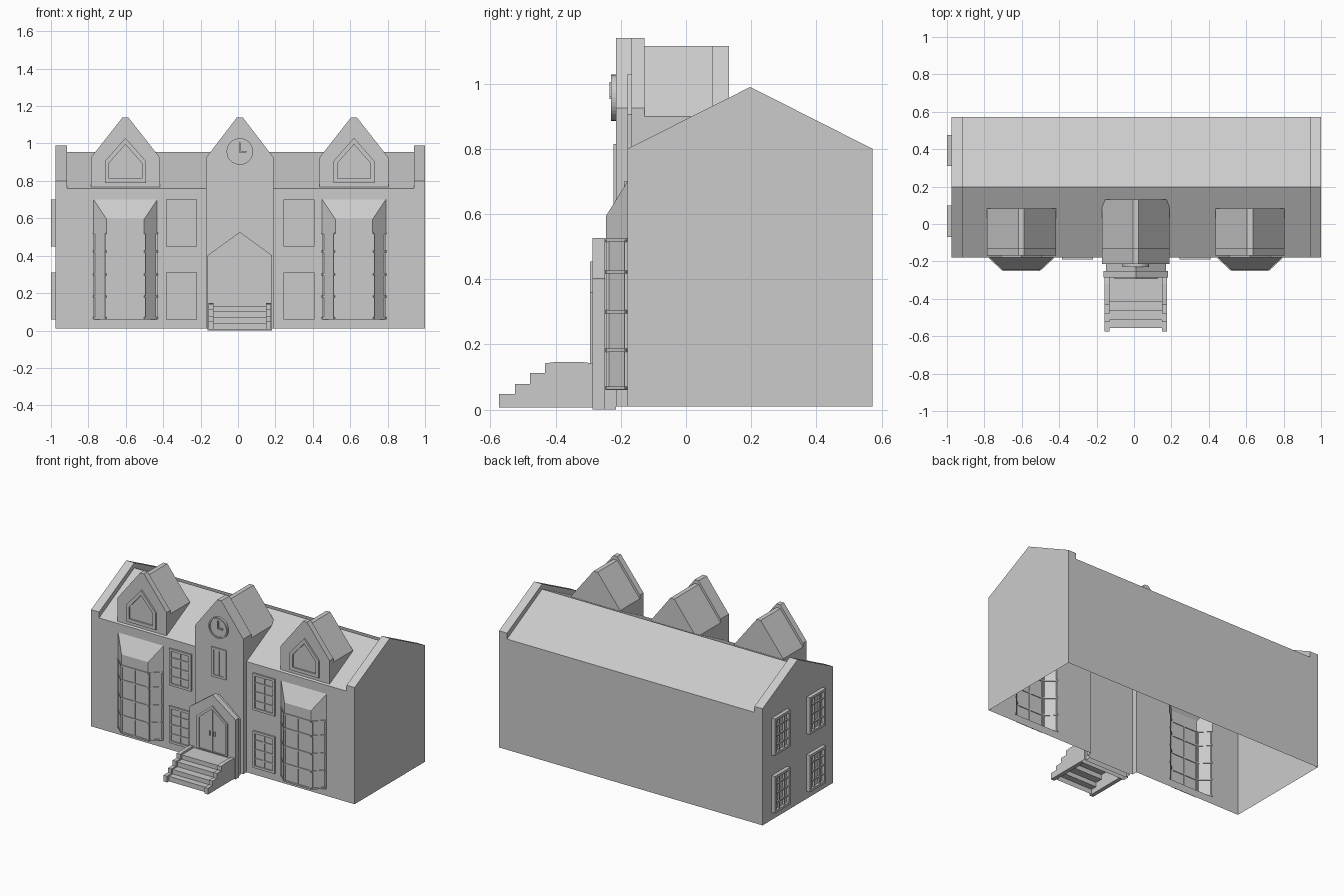
import bpy, bmesh, math
from mathutils import Vector, Matrix

if "Cube" in bpy.data.objects:
    bpy.data.objects.remove(bpy.data.objects["Cube"])

XL, XR, YF, YB, YR = -0.975, 1.0, -0.18, 0.573, 0.197
Z0, EAVE = 0.01, 0.76
CX = 0.01                      # tower / entrance centre
BAYS = (-0.602, 0.62)          # bay and dormer centres


def finish(name, bm):
    bmesh.ops.remove_doubles(bm, verts=bm.verts, dist=1e-5)
    bmesh.ops.recalc_face_normals(bm, faces=bm.faces)
    me = bpy.data.meshes.new(name)
    bm.to_mesh(me)
    bm.free()
    ob = bpy.data.objects.new(name, me)
    bpy.context.collection.objects.link(ob)
    return ob


def sheet(name, faces):
    bm = bmesh.new()
    for f in faces:
        bm.faces.new([bm.verts.new(p) for p in f])
    return finish(name, bm)


def prism(name, pts, a, b, axis='y', open_bottom=False):
    """Extrude a profile; the profile's last-to-first edge is its bottom."""
    put = (lambda p, d: (p[0], d, p[1])) if axis == 'y' else (lambda p, d: (d, p[0], p[1]))
    n = len(pts)
    faces = [[put(p, a) for p in pts], [put(p, b) for p in pts]]
    for i in range(n - 1 if open_bottom else n):
        p, q = pts[i], pts[(i + 1) % n]
        faces.append([put(p, a), put(q, a), put(q, b), put(p, b)])
    return sheet(name, faces)


def house(cx, hw, z0, zs, za, flat=0.0):
    """Gabled outline, starting and ending at the bottom corners."""
    top = [(cx - flat, za), (cx + flat, za)] if flat else [(cx, za)]
    return [(cx - hw, z0), (cx - hw, zs)] + top + [(cx + hw, zs), (cx + hw, z0)]


def ring(name, outer, inner, y0, y1):
    faces, n = [], len(outer)
    for i in range(n):
        j = (i + 1) % n
        o, p, q, r = outer[i], outer[j], inner[j], inner[i]
        faces.append([(v[0], y0, v[1]) for v in (o, p, q, r)])
        for u, v in ((o, p), (r, q)):
            faces.append([(u[0], y0, u[1]), (v[0], y0, v[1]), (v[0], y1, v[1]), (u[0], y1, u[1])])
    return sheet(name, faces)


def add_box(bm, lo, hi):
    lo, hi = Vector(lo), Vector(hi)
    m = Matrix.Translation((lo + hi) / 2) @ Matrix.Diagonal((*(hi - lo), 1))
    bmesh.ops.create_cube(bm, size=1, matrix=m)


def add_bar(bm, p, q, t):
    p, q = Vector(p), Vector(q)
    d = q - p
    m = Matrix.Translation((p + q) / 2) @ d.to_track_quat('Z', 'Y').to_matrix().to_4x4()
    bmesh.ops.create_cube(bm, size=1, matrix=m @ Matrix.Diagonal((t, t, d.length, 1)))


def window(name, u0, u1, z0, z1, wall, depth, cols, rows, side=False):
    bm = bmesh.new()
    f, t = 0.016, 0.008

    def part(a, b, c, d, k):
        e = wall - depth * k
        if side:
            add_box(bm, (e, a, c), (wall, b, d))
        else:
            add_box(bm, (a, e, c), (b, wall, d))
    part(u0, u1, z0, z1, 0.3)
    part(u0, u0 + f, z0, z1, 1)
    part(u1 - f, u1, z0, z1, 1)
    part(u0 + f, u1 - f, z0, z0 + f, 1)
    part(u0 + f, u1 - f, z1 - f, z1, 1)
    for i in range(1, cols):
        u = u0 + (u1 - u0) * i / cols
        part(u - t / 2, u + t / 2, z0 + f, z1 - f, 0.8)
    for i in range(1, rows):
        z = z0 + (z1 - z0) * i / rows
        part(u0 + f, u1 - f, z - t / 2, z + t / 2, 0.75)
    finish(name, bm)


def rect(x0, x1, z0, z1, y):
    return [(x0, y, z0), (x1, y, z0), (x1, y, z1), (x0, y, z1)]


# Hollow walls, open below, with openings for bays and tower
BW = 0.17
walls = [rect(XL, XR, Z0, EAVE, YB)]
for x in (XL, XR):
    walls.append([(x, YF, Z0), (x, YB, Z0), (x, YB, EAVE), (x, YF, EAVE)])
edges = [XL, BAYS[0] - BW, BAYS[0] + BW, CX - 0.18, CX + 0.18, BAYS[1] - BW, BAYS[1] + BW, XR]
for a, b in zip(edges[::2], edges[1::2]):
    walls.append(rect(a, b, Z0, EAVE, YF))
for c in BAYS:
    walls += [rect(c - BW, c + BW, Z0, 0.06, YF), rect(c - BW, c + BW, 0.70, EAVE, YF)]
sheet("walls", walls)

# Main roof and gable parapets
sheet("main_roof", [[(XL, y, EAVE), (XR, y, EAVE), (XR, YR, 0.955), (XL, YR, 0.955)] for y in (YF, YB)])
gable = [(YF, EAVE), (YF, 0.80), (YR, 0.99), (YB, 0.80), (YB, EAVE)]
prism("left_parapet", gable, XL, -0.915, 'x')
prism("right_parapet", gable, 0.94, XR, 'x')

# Dormers and bay windows
for side, c in zip(("left", "right"), BAYS):
    prism(side + "_dormer_gable", house(c, 0.184, 0.766, 0.925, 1.14, 0.015), -0.168, -0.128)
    prism(side + "_dormer_roof", house(c, 0.184, 0.766, 0.90, 1.115, 0.015), -0.128, 0.082, open_bottom=True)
    sheet(side + "_dormer_sill", [[(c - 0.184, YF, EAVE), (c + 0.184, YF, EAVE),
                                   (c + 0.184, -0.168, 0.767), (c - 0.184, -0.168, 0.767)]])
    ring(side + "_dormer_frame", house(c, 0.11, 0.79, 0.905, 1.03),
         house(c, 0.088, 0.812, 0.895, 0.995), -0.179, -0.168)

    plan = [(c - BW, YF), (c - 0.10, -0.245), (c + 0.10, -0.245), (c + BW, YF)]
    tops = (0.70, 0.595, 0.595, 0.70)
    low = [(x, y, 0.06) for x, y in plan]
    high = [(x, y, z) for (x, y), z in zip(plan, tops)]
    sheet(side + "_bay", [low, high] + [[low[i], low[i + 1], high[i + 1], high[i]] for i in range(3)])
    bm = bmesh.new()
    for i in range(3):
        p, q = Vector(plan[i]), Vector(plan[i + 1])
        for z in (0.066, 0.182, 0.30, 0.422, 0.52):
            add_bar(bm, (*p, z), (*q, z), 0.010)
        for k in ((0.06, 0.94) if i != 1 else (0.02, 0.5, 0.98)):
            v = p.lerp(q, k)
            add_bar(bm, (*v, 0.062), (*v, 0.52), 0.009)
    finish(side + "_bay_glazing_bars", bm)

# Front and left-side windows
for z0, z1, level in ((0.06, 0.31, "lower"), (0.45, 0.70, "upper")):
    window(f"left_{level}_window", -0.385, -0.22, z0, z1, YF, 0.011, 2, 4)
    window(f"right_{level}_window", 0.243, 0.408, z0, z1, YF, 0.011, 2, 4)
    window(f"side_{level}_window_front", -0.07, 0.10, z0, z1, XL, 0.025, 3, 4, True)
    window(f"side_{level}_window_back", 0.31, 0.475, z0, z1, XL, 0.025, 3, 4, True)

# Central tower
TF = -0.215
tower = [rect(CX - 0.18, CX + 0.18, Z0, EAVE, TF)]
for x in (CX - 0.18, CX + 0.18):
    tower.append([(x, TF, Z0), (x, YF, Z0), (x, YF, EAVE), (x, TF, EAVE)])
sheet("tower_wall", tower)
prism("tower_gable", house(CX, 0.18, EAVE, 0.925, 1.14, 0.015), TF, -0.128, open_bottom=True)
prism("tower_roof", house(CX, 0.18, EAVE, 0.90, 1.115, 0.015), -0.128, 0.132, open_bottom=True)
window("tower_window", CX - 0.055, CX + 0.055, 0.615, 0.815, TF, 0.008, 2, 1)

# Clock: face, rim and hands
circle = [(math.cos(i * math.tau / 32), math.sin(i * math.tau / 32)) for i in range(32)]
disc = lambda r: [(CX + r * a, 0.957 + r * b) for a, b in circle]
prism("clock_face", disc(0.066), -0.223, TF)
ring("clock_rim", disc(0.071), disc(0.062), -0.230, TF)
bm = bmesh.new()
add_box(bm, (CX - 0.004, -0.235, 0.957), (CX + 0.004, -0.223, 1.005))
add_box(bm, (CX - 0.004, -0.235, 0.953), (CX + 0.035, -0.223, 0.961))
finish("clock_hands", bm)

# Entrance porch with double door
prism("porch", house(CX, 0.16, 0.0, 0.38, 0.505), -0.255, TF, open_bottom=True)
prism("porch_gable", house(CX, 0.172, 0.0, 0.402, 0.527), -0.287, -0.25, open_bottom=True)
ring("door_frame", house(CX, 0.115, 0.14, 0.36, 0.455), house(CX, 0.097, 0.145, 0.353, 0.433), -0.294, -0.287)
bm = bmesh.new()
add_box(bm, (CX - 0.004, -0.291, 0.142), (CX + 0.004, -0.287, 0.43))
for s in (-1, 1):
    add_box(bm, (CX + s * 0.018 - 0.004, -0.294, 0.25), (CX + s * 0.018 + 0.004, -0.287, 0.28))
finish("door_details", bm)

# Entrance steps: folded treads between stepped side walls
side_pts = [(-0.574, 0.006), (-0.574, 0.048), (-0.525, 0.048), (-0.525, 0.078), (-0.478, 0.078), (-0.478, 0.112),
            (-0.432, 0.112), (-0.432, 0.142), (-0.40, 0.146), (-0.32, 0.146), (-0.287, 0.142), (-0.287, 0.006)]
prism("left_step_wall", side_pts, -0.157, -0.13, 'x')
prism("right_step_wall", side_pts, 0.15, 0.177, 'x')
ys, zs = (-0.555, -0.513, -0.462, -0.415, -0.287), (0.04, 0.07, 0.102, 0.132)
treads, z = [], 0.006
for i in range(4):
    treads.append(rect(-0.13, 0.15, z, zs[i], ys[i]))
    z = zs[i]
    treads.append([(-0.13, ys[i], z), (0.15, ys[i], z), (0.15, ys[i + 1], z), (-0.13, ys[i + 1], z)])
sheet("step_treads", treads)
